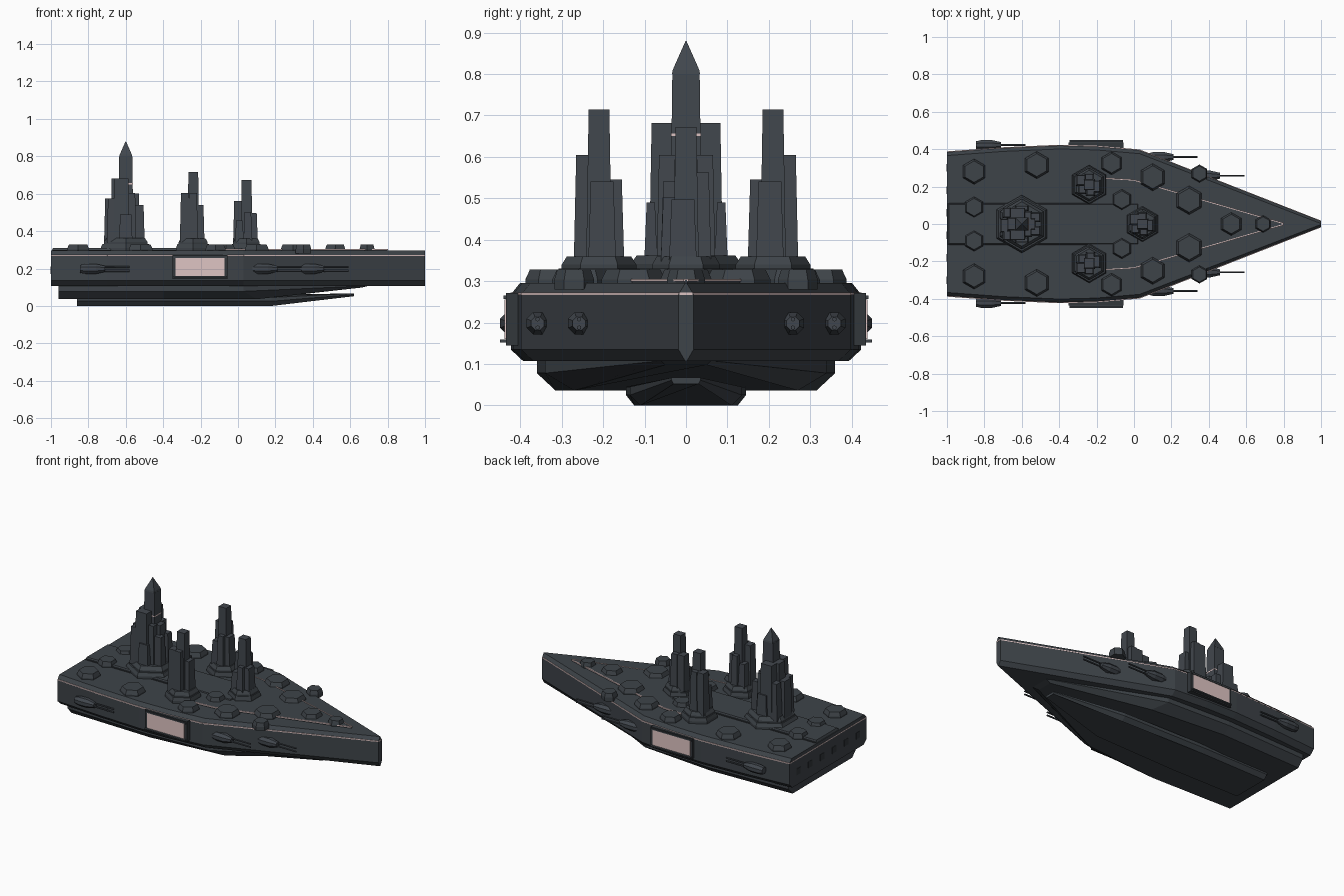
import bpy, bmesh, math
from mathutils import Vector, Matrix

if "Cube" in bpy.data.objects:
    bpy.data.objects.remove(bpy.data.objects["Cube"])


def material(name, rgb):
    m = bpy.data.materials.new(name)
    m.diffuse_color = (*rgb, 1)
    m.use_nodes = True
    m.node_tree.nodes["Principled BSDF"].inputs["Base Color"].default_value = m.diffuse_color
    return m


HULL = material("dark slate", (0.048, 0.057, 0.066))
TOWER = material("tower slate", (0.053, 0.062, 0.074))
TRIM = material("deep slate", (0.032, 0.038, 0.044))
PINK = material("pale pink", (0.74, 0.56, 0.55))


def finish(name, bm, *mats):
    bmesh.ops.recalc_face_normals(bm, faces=bm.faces[:])
    me = bpy.data.meshes.new(name)
    bm.to_mesh(me)
    bm.free()
    for m in mats:
        me.materials.append(m)
    ob = bpy.data.objects.new(name, me)
    bpy.context.collection.objects.link(ob)
    return ob


def loft(bm, rings):
    """Skin a stack of equal point loops and cap both ends."""
    loops = [[bm.verts.new(p) for p in r] for r in rings]
    n = len(loops[0])
    for a, b in zip(loops, loops[1:]):
        for i in range(n):
            j = (i + 1) % n
            bm.faces.new((a[i], a[j], b[j], b[i]))
    bm.faces.new(loops[0][::-1])
    return bm.faces.new(loops[-1])


def both_sides(half):
    return half + [(x, -y) for x, y in reversed(half)]


def block(bm, x0, x1, y0, y1, z0, z1, flare=0.0):
    """Box whose foot is wider than its top by flare."""
    def ring(z, f):
        return [(x0 - f, y0 - f, z), (x1 + f, y0 - f, z),
                (x1 + f, y1 + f, z), (x0 - f, y1 + f, z)]
    loft(bm, [ring(z0, flare), ring(z1, 0)])


def bar(bm, p, q, width, height):
    p, q = Vector(p), Vector(q)
    d = (q - p).normalized()
    s = Vector((-d.y, d.x, 0)) * width / 2
    u = Vector((0, 0, height / 2))
    loft(bm, [[c - s - u, c + s - u, c + s + u, c - s + u] for c in (p, q)])


def hexagon(name, x, y, r, z0, z1, top, ring=0.006, mat=HULL):
    """Bevelled hexagonal mount with a pale line around its top."""
    bm = bmesh.new()
    def pts(rad, z):
        return [(x + rad * math.sin(k * math.pi / 3), y + rad * math.cos(k * math.pi / 3), z)
                for k in range(6)]
    zm = z0 + (z1 - z0) * 0.5
    cap = loft(bm, [pts(r, z0), pts(r, zm), pts(r * top, z1)])
    res = bmesh.ops.inset_region(bm, faces=[cap], thickness=ring)
    for f in res["faces"]:
        f.material_index = 1
    return finish(name, bm, mat, PINK)


# main hull: chamfered arrowhead
HALF = [(-1, 0.388), (-0.7, 0.41), (-0.4, 0.423), (-0.2, 0.418), (0.03, 0.398), (1, 0.018)]


def hull_ring(z, inset):
    return [(x, math.copysign(max(abs(y) - inset, 0.002), y), z) for x, y in both_sides(HALF)]


bm = bmesh.new()
loft(bm, [hull_ring(0.107, 0.03), hull_ring(0.135, 0), hull_ring(0.268, 0), hull_ring(0.295, 0.022)])
finish("hull", bm, HULL)

# pale line around the upper edge of the hull
bm = bmesh.new()
line = hull_ring(0.270, 0.002)
for p, q in zip(line, line[1:] + line[:1]):
    bar(bm, p, q, 0.005, 0.006)
ob = finish("hull_line", bm, PINK)
ob.scale.x = 0.9985

# lower hull with rising bow
bm = bmesh.new()
upper = [(-0.96, 0.34), (-0.4, 0.36), (0.03, 0.34), (0.70, 0.06)]
lower = [(-0.96, 0.30), (-0.4, 0.315), (0.10, 0.27), (0.66, 0.05)]
lift = [0, 0, 0, 0.062]


def rising(half, z, rise):
    zs = [z + d for d in rise]
    return [(x, y, h) for (x, y), h in zip(both_sides(half), zs + zs[::-1])]


loft(bm, [rising(upper, 0.112, [0] * 4), rising(upper, 0.078, [0, 0, 0, 0.030]),
          rising(lower, 0.036, lift)])
finish("lower_hull", bm, HULL)

# keel plate
bm = bmesh.new()
wide = [(-0.86, 0.143), (-0.4, 0.145), (0.18, 0.135), (0.62, 0.035)]
slim = [(-0.86, 0.12), (-0.4, 0.125), (0.18, 0.11), (0.62, 0.03)]
loft(bm, [rising(wide, 0.045, [0, 0, 0, 0.022]), rising(wide, 0.025, [0, 0, 0, 0.036]),
          rising(slim, 0, [0, 0, 0, 0.052])])
finish("keel", bm, HULL)

# raised central deck and fore deck
bm = bmesh.new()
block(bm, -0.99, 0.02, -0.105, 0.105, 0.29, 0.309, 0.008)
finish("central_deck", bm, HULL)
bm = bmesh.new()
for s in (-1, 1):
    block(bm, -0.99, -0.02, s * 0.112 - 0.005, s * 0.112 + 0.005, 0.29, 0.300)
finish("deck_channels", bm, TRIM)
fore = [(-0.24, 0.25), (0.0, 0.235), (0.80, 0.003)]
bm = bmesh.new()
loft(bm, [[(x, y, z) for x, y in both_sides(fore)] for z in (0.29, 0.303)])
finish("fore_deck", bm, HULL)
bm = bmesh.new()
for s in (-1, 1):
    for (ax, ay), (bx, by) in zip(fore, fore[1:]):
        bar(bm, (ax, s * ay, 0.302), (bx, s * by, 0.302), 0.006, 0.006)
finish("fore_deck_line", bm, PINK)

# hexagonal deck mounts: x, y, radius
MOUNTS = [(-0.855, 0.28, 0.068), (-0.855, 0.09, 0.056), (-0.52, 0.315, 0.073),
          (-0.12, 0.325, 0.062), (-0.065, 0.13, 0.056), (0.10, 0.25, 0.073),
          (0.295, 0.127, 0.077), (0.35, 0.27, 0.048), (0.52, 0, 0.062), (0.69, 0, 0.046)]
for x, y, r in MOUNTS:
    for s in ((1, -1) if y else (1,)):
        hexagon("deck_mount", x, s * y, r, 0.28, 0.328, 0.84)


def tower(name, cx, cy, side, blocks):
    bm = bmesh.new()
    for x0, x1, y0, y1, top in blocks:
        ya, yb = sorted((side * y0, side * y1))
        block(bm, cx + x0, cx + x1, cy + ya, cy + yb, 0.34, top, 0.006)
    return finish(name, bm, TOWER)


# main tower: stepped blocks around a pointed spire
hexagon("main_tower_foot", -0.60, 0, 0.155, 0.29, 0.330, 0.93)
hexagon("main_tower_base", -0.60, 0, 0.135, 0.32, 0.362, 0.88)
main = [(-0.035, 0.035, -0.033, 0.033, 0.80), (0.03, 0.07, -0.027, 0.027, 0.60),
        (-0.075, -0.035, -0.03, 0.03, 0.68), (-0.11, -0.075, -0.04, 0.025, 0.575)]
for s in (-1, 1):
    main += [(-0.06, 0.015, s * 0.058 - 0.025, s * 0.058 + 0.025, 0.682),
             (0.01, 0.05, s * 0.045 - 0.02, s * 0.045 + 0.02, 0.605),
             (0.05, 0.095, s * 0.035 - 0.02, s * 0.035 + 0.02, 0.54),
             (-0.095, -0.05, s * 0.06 - 0.022, s * 0.06 + 0.022, 0.575),
             (-0.03, 0.03, s * 0.085 - 0.01, s * 0.085 + 0.01, 0.49)]
tower("main_tower", -0.60, 0, 1, main)
bm = bmesh.new()
loft(bm, [[(-0.60 + a * w, b * w, z) for a, b in ((-1, -1), (1, -1), (1, 1), (-1, 1))]
          for w, z in ((0.034, 0.80), (0.032, 0.81), (0.001, 0.88))])
finish("spire_tip", bm, TOWER)
bm = bmesh.new()
block(bm, -0.638, -0.562, -0.036, 0.036, 0.650, 0.656)
finish("spire_band", bm, PINK)

# side towers and fore tower share one stepped cluster
cluster = [(-0.025, 0.027, -0.025, 0.025, 0.715), (-0.065, -0.022, 0.0, 0.05, 0.605),
           (-0.02, 0.02, 0.025, 0.055, 0.605), (-0.01, 0.025, -0.055, -0.025, 0.545),
           (0.027, 0.055, -0.035, 0.02, 0.54), (-0.055, -0.02, -0.045, -0.005, 0.50)]
for s in (-1, 1):
    hexagon("side_tower_foot", -0.24, s * 0.21, 0.105, 0.29, 0.330, 0.93)
    hexagon("side_tower_base", -0.24, s * 0.21, 0.09, 0.32, 0.360, 0.86)
    tower("side_tower", -0.24, s * 0.21, s, cluster)
hexagon("fore_tower_foot", 0.045, 0, 0.095, 0.29, 0.330, 0.93)
hexagon("fore_tower_base", 0.045, 0, 0.082, 0.32, 0.360, 0.86)
tower("fore_tower", 0.045, 0, 1, [(a, b, c, d, t - 0.043) for a, b, c, d, t in cluster])


def rod(bm, x0, x1, y, z, r0, r1, n):
    def ring(x, r):
        return [(x, y + r * math.cos((k + 0.5) * 2 * math.pi / n),
                 z + r * math.sin((k + 0.5) * 2 * math.pi / n)) for k in range(n)]
    loft(bm, [ring(x0, r0), ring(x1, r1)])


for s in (-1, 1):
    # hangar frame, glowing door and lips
    bm = bmesh.new()
    block(bm, -0.35, -0.055, s * 0.415 - 0.02, s * 0.415 + 0.02, 0.145, 0.272)
    finish("hangar_frame", bm, TRIM)
    bm = bmesh.new()
    block(bm, -0.335, -0.072, s * 0.434 - 0.004, s * 0.434 + 0.004, 0.16, 0.256)
    finish("hangar_door", bm, PINK)
    bm = bmesh.new()
    block(bm, -0.345, -0.06, s * 0.435 - 0.014, s * 0.435 + 0.014, 0.152, 0.159)
    block(bm, -0.345, -0.06, s * 0.43 - 0.01, s * 0.43 + 0.01, 0.257, 0.265)
    finish("hangar_lips", bm, HULL)
    # side guns with paired barrels
    for x, y in ((-0.78, 0.422), (0.14, 0.358), (0.39, 0.258)):
        bm = bmesh.new()
        rod(bm, x - 0.065, x - 0.035, s * y, 0.198, 0.022, 0.029, 8)
        rod(bm, x - 0.035, x + 0.02, s * y, 0.198, 0.029, 0.029, 8)
        rod(bm, x + 0.02, x + 0.07, s * y, 0.198, 0.029, 0.017, 8)
        for dz in (-0.010, 0.010):
            rod(bm, x + 0.06, x + 0.20, s * y, 0.198 + dz, 0.0055, 0.0055, 6)
        finish("side_gun", bm, TOWER)

# stern engine ports
bm = bmesh.new()
for k in range(6):
    y = -0.3 + 0.12 * k
    block(bm, -1.002, -0.995, y - 0.02, y + 0.02, 0.17, 0.21)
finish("engine_ports", bm, TRIM)
